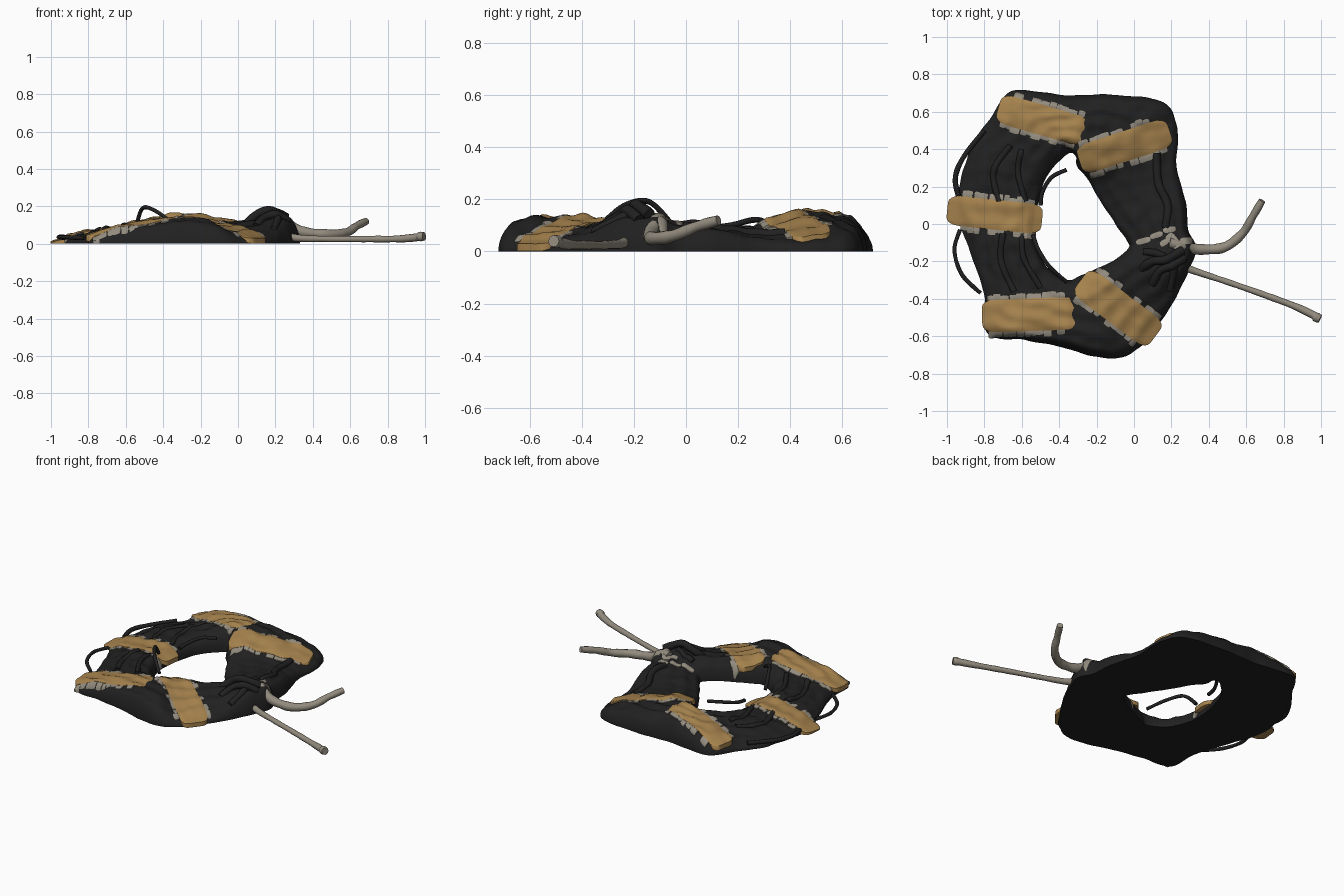
import bpy, bmesh, math, random
from mathutils import Vector, noise
from mathutils.bvhtree import BVHTree

if "Cube" in bpy.data.objects:
    bpy.data.objects.remove(bpy.data.objects["Cube"])

random.seed(4)

def material(name, rgb):
    m = bpy.data.materials.new(name)
    m.diffuse_color = (*rgb, 1)
    m.use_nodes = True
    m.node_tree.nodes["Principled BSDF"].inputs["Base Color"].default_value = m.diffuse_color
    return m

BLACK = material("black_rubber", (0.015, 0.015, 0.015))
TAN = material("tan_tape", (0.38, 0.225, 0.075))
GREY = material("grey_sleeve", (0.29, 0.26, 0.21))

def finish(bm, name, mat):
    bmesh.ops.recalc_face_normals(bm, faces=bm.faces)
    me = bpy.data.meshes.new(name)
    bm.to_mesh(me)
    bm.free()
    me.materials.append(mat)
    ob = bpy.data.objects.new(name, me)
    bpy.context.collection.objects.link(ob)
    for p in me.polygons:
        p.use_smooth = True
    me.set_sharp_from_angle(angle=math.radians(50))
    return ob

def spline(pts, t, closed=True):
    n = len(pts)
    i = int(math.floor(t))
    f = t - i
    idx = (lambda k: k % n) if closed else (lambda k: min(max(k, 0), n - 1))
    a, b, c, d = (Vector(pts[idx(i + k)]) for k in (-1, 0, 1, 2))
    return 0.5 * (2 * b + (c - a) * f + (2 * a - 5 * b + 4 * c - d) * f * f
                  + (3 * b - a - 3 * c + d) * f ** 3)

# Flattened coil: stations of inner x, y, outer x, y, inner height, outer height
STATIONS = [
    (-.52, .08, -.95, .08, .09, .035), (-.49, .20, -.93, .22, .10, .04),
    (-.45, .28, -.87, .42, .12, .045), (-.40, .34, -.77, .56, .13, .05),
    (-.34, .38, -.65, .71, .145, .08), (-.31, .36, -.38, .69, .15, .13),
    (-.31, .33, -.10, .69, .15, .11), (-.30, .30, .15, .65, .145, .09),
    (-.26, .26, .23, .53, .13, .05), (-.20, .16, .23, .30, .06, .06),
    (-.10, .00, .28, .10, .05, .11), (-.04, -.09, .29, -.03, .06, .13),
    (-.03, -.13, .33, -.13, .08, .16), (-.10, -.19, .28, -.28, .11, .13),
    (-.22, -.25, .18, -.47, .13, .055), (-.28, -.27, .03, -.66, .13, .045),
    (-.30, -.28, -.12, -.72, .13, .12), (-.34, -.30, -.35, -.67, .12, .125),
    (-.40, -.28, -.58, -.62, .11, .095), (-.46, -.24, -.78, -.59, .10, .055),
    (-.49, -.19, -.80, -.38, .10, .045), (-.53, -.07, -.88, -.14, .10, .04)]

NU, NV = 360, 40
bm = bmesh.new()
rings = []
for i in range(NU):
    s = spline(STATIONS, i * len(STATIONS) / NU)
    inner, outer = Vector((s[0], s[1])), Vector((s[2], s[3]))
    top, base = [], []
    for j in range(NV + 1):
        v = (1 - math.cos(math.pi * j / NV)) / 2
        p = inner.lerp(outer, v)
        lump = noise.noise(Vector((p.x * 6, p.y * 6, 1)))
        fine = noise.noise(Vector((p.x * 15, p.y * 15, 4)))
        strand = math.sin(v * 30 + 5 * noise.noise(Vector((p.x * 3, p.y * 3, 7))))
        dome = max(0, 1 - abs(2 * v - 1) ** 4.5) ** 0.55
        h = s[4] + (s[5] - s[4]) * v
        z = max(0, dome * (h * (1 + .10 * lump) + .005 * strand + .010 * fine))
        edge = 1 + .04 * noise.noise(Vector((p.x * 10, p.y * 10, 3)))
        c = (inner + outer) / 2
        p = c + (p - c) * edge
        top.append(bm.verts.new((p.x, p.y, z + .006)))
        if j % 8 == 0:
            base.append(bm.verts.new((p.x, p.y, 0)))
    rings.append(top + base[::-1])
for i in range(NU):
    a, b = rings[i], rings[(i + 1) % NU]
    for j in range(len(a)):
        k = (j + 1) % len(a)
        bm.faces.new((a[j], a[k], b[k], b[j]))
bm.normal_update()
surface = BVHTree.FromBMesh(bm)
finish(bm, "coil_body", BLACK)

def height(x, y):
    hit = surface.ray_cast(Vector((x, y, 2)), Vector((0, 0, -1)))[0]
    return hit.z if hit else 0.012

def drape(bm, cx, cy, ang, length, width, lift, ns, nt, round_=0.02, clamp=0.0):
    """Closed pad that follows the coil surface; its ends run straight on past the edge."""
    ca, sa = math.cos(ang), math.sin(ang)
    top, low = [], []
    for i in range(ns + 1):
        for j in range(nt + 1):
            u, w = 2 * i / ns - 1, 2 * j / nt - 1
            s = u * (length / 2 - round_ * abs(w) ** 6)
            t = w * (width / 2 - round_ * abs(u) ** 12)
            x, y = cx + s * ca - t * sa, cy + s * sa + t * ca
            lim = length / 2 - clamp
            r = max(-lim, min(lim, s))
            # average neighbouring heights so the tape spans small grooves
            hs = [height(cx + q * ca - t * sa, cy + q * sa + t * ca)
                  for q in (r - .02, r, r + .02)]
            z = max(sum(hs) / 3, hs[1]) - .3 * max(0, abs(s) - lim)
            top.append(bm.verts.new((x, y, z + lift * (1 - .4 * abs(w) ** 8))))
            low.append(bm.verts.new((x, y, max(0.002, z - .018))))
    q = nt + 1
    for i in range(ns):
        for j in range(nt):
            k = [i * q + j, (i + 1) * q + j, (i + 1) * q + j + 1, i * q + j + 1]
            bm.faces.new([top[n] for n in k])
            bm.faces.new([low[n] for n in reversed(k)])
    rim = ([i * q for i in range(ns)] + [ns * q + j for j in range(nt)]
           + [i * q + nt for i in range(ns, 0, -1)] + list(range(nt, 0, -1)))
    for a, b in zip(rim, rim[1:] + rim[:1]):
        bm.faces.new((top[a], low[a], low[b], top[b]))

# Tape bands with ragged grey edges
BANDS = {"north_west": (-.49, .555, -16, .49, .16), "north_east": (-.05, .415, 18, .51, .16),
         "west": (-.745, .05, -6, .51, .16), "south_west": (-.558, -.485, 2, .51, .175),
         "south_east": (-.085, -.45, -37, .50, .175)}
for name, (cx, cy, deg, length, width) in BANDS.items():
    a = math.radians(deg)
    bm = bmesh.new()
    drape(bm, cx, cy, a, length, width, .012, 30, 12, .015, .05)
    finish(bm, name + "_tape", TAN)
    bm = bmesh.new()
    for side in (-1, 1):
        s = -length / 2 + .05
        while s < length / 2 - .04:
            tab = random.uniform(.03, .055)
            t = side * (width / 2 + random.uniform(-.004, .014))
            x = cx + s * math.cos(a) - t * math.sin(a)
            y = cy + s * math.sin(a) + t * math.cos(a)
            if random.random() < .88 and height(x, y) > .02:
                drape(bm, x, y, a, tab, .04, .007, 3, 3, .002)
            s += tab * .95
    finish(bm, name + "_tape_edges", GREY)

# Peeled sleeve scraps beside the knot
bm = bmesh.new()
for x, y, deg, l, w in ((.05, -.09, 15, .08, .03), (.12, -.06, 20, .07, .03),
                        (.19, -.03, 10, .07, .03), (.21, -.09, -50, .09, .05),
                        (.16, -.10, 30, .05, .03), (.28, -.09, 0, .07, .035)):
    drape(bm, x, y, math.radians(deg), l, w, .007, 5, 3, .004)
finish(bm, "peeled_sleeve", GREY)

def tube(name, pts, radii, mat, seg=12, steps=8):
    """Round cable along a smooth path, with capped ends; 2D paths lie on the coil."""
    bm = bmesh.new()
    rows, n = [], (len(pts) - 1) * steps
    lie = len(pts[0]) == 2
    pts = [(*p, 0) if lie else p for p in pts]
    for i in range(n + 1):
        t = i / steps
        p = spline(pts, t, False)
        d = (spline(pts, t + .05, False) - spline(pts, t - .05, False)).normalized()
        side = d.cross(Vector((0, 0, 1))).normalized()
        up = side.cross(d)
        k = min(int(t), len(radii) - 2)
        r = radii[k] + (radii[k + 1] - radii[k]) * (t - k)
        r *= 1 + .15 * noise.noise(p * 18)
        if lie:
            p.z = height(p.x, p.y) - .2 * r
        rows.append([bm.verts.new(p + r * (math.cos(q) * side + math.sin(q) * up))
                     for q in (2 * math.pi * m / seg for m in range(seg))])
    for a, b in zip(rows, rows[1:]):
        for m in range(seg):
            bm.faces.new((a[m], a[(m + 1) % seg], b[(m + 1) % seg], b[m]))
    bm.faces.new(rows[0])
    bm.faces.new(rows[-1])
    finish(bm, name, mat)

# Loose cable ends
tube("curved_cable_end", [(.19, -.10, .12), (.25, -.115, .115), (.34, -.135, .065), (.48, -.125, .05),
     (.58, -.05, .06), (.635, .04, .095), (.685, .125, .12)],
     [.028, .03, .028, .026, .024, .021, .019], GREY)
tube("straight_cable_end", [(.22, -.21, .05), (.32, -.25, .03), (.50, -.31, .025), (.70, -.38, .025),
     (.86, -.44, .026), (.955, -.485, .034), (.975, -.498, .038), (.995, -.508, .04)],
     [.022, .019, .016, .016, .019, .020, .026, .022], GREY)

# Knot strands and thin loose strands
STRANDS = [
    ("knot_strand_1", [(.04, -.24, .10), (.10, -.20, .155), (.17, -.19, .178), (.26, -.14, .14)], .024),
    ("knot_strand_2", [(.10, -.32, .09), (.14, -.25, .14), (.21, -.22, .155), (.27, -.18, .12)], .022),
    ("knot_strand_3", [(.05, -.15), (.13, -.16), (.21, -.22), (.19, -.36)], .020),
    ("east_strand", [(.12, .38), (.13, .22), (.18, .10), (.17, -.02)], .022),
    ("inner_loop_north", [(-.50, .10, .09), (-.49, .17, .10), (-.44, .25, .12), (-.36, .29, .12)], .011),
    ("inner_loop_south", [(-.54, -.06, .11), (-.51, -.14, .19), (-.45, -.23, .18), (-.36, -.31, .12)], .011),
    ("outer_loop_north", [(-.94, .15, .03), (-.955, .25, .035), (-.91, .36, .035), (-.80, .50, .04)], .014),
    ("outer_loop_south", [(-.93, -.03, .03), (-.96, -.14, .035), (-.92, -.27, .035), (-.82, -.37, .03)], .011),
    ("west_strand_1", [(-.66, .42), (-.75, .28), (-.72, .12)], .018),
    ("west_strand_2", [(-.60, .40), (-.62, .28), (-.58, .12)], .016),
    ("west_strand_3", [(-.70, -.05), (-.71, -.20), (-.64, -.36)], .018),
    ("west_strand_4", [(-.60, -.05), (-.59, -.18), (-.50, -.34)], .016)]
for name, pts, r in STRANDS:
    tube(name, pts, [r] * len(pts), BLACK, 8, 8)
